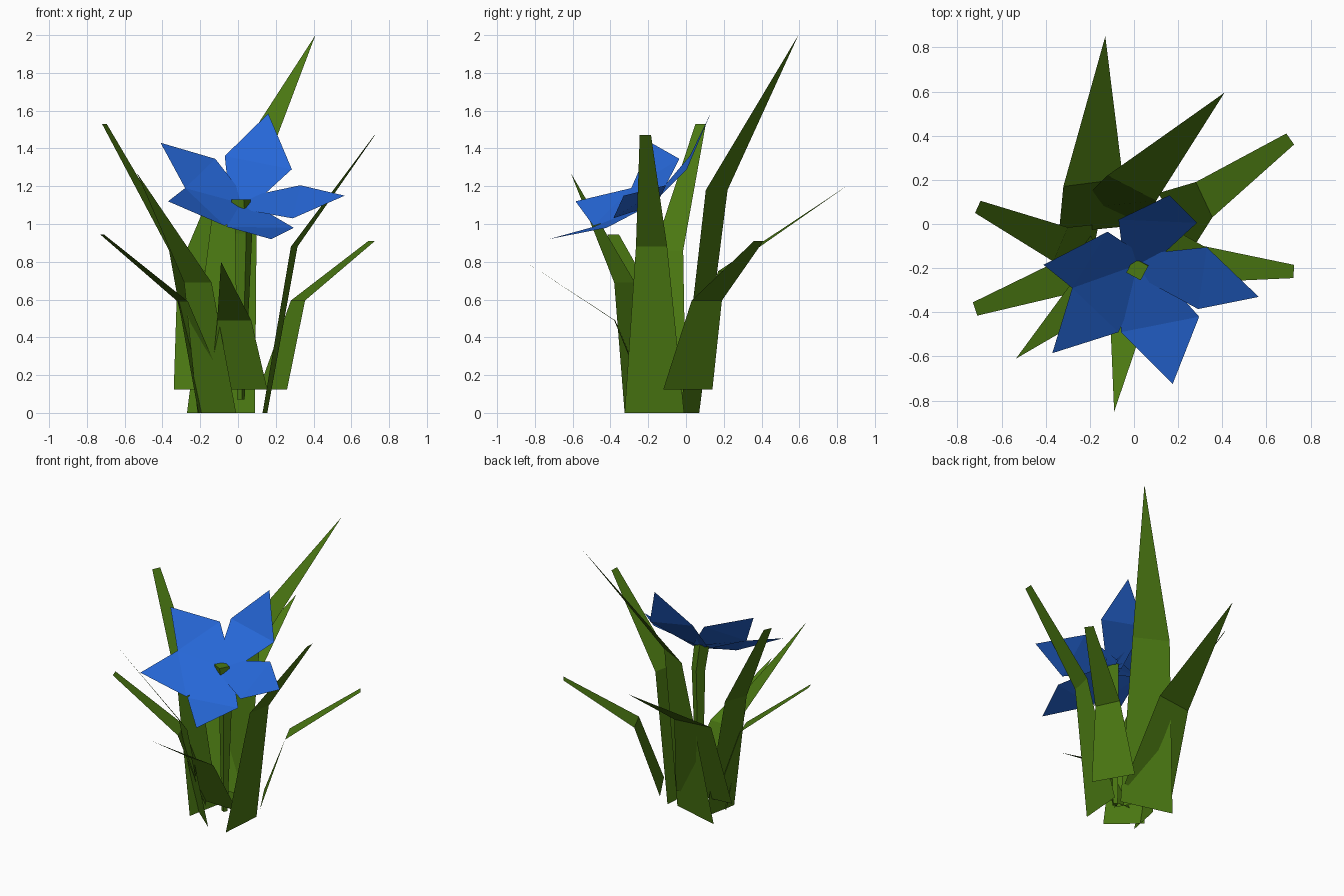
import bpy
from mathutils import Vector as V

if "Cube" in bpy.data.objects:
    bpy.data.objects.remove(bpy.data.objects["Cube"])


def material(name, rgb):
    m = bpy.data.materials.new(name)
    m.diffuse_color = (*rgb, 1)
    m.use_nodes = True
    m.node_tree.nodes["Principled BSDF"].inputs["Base Color"].default_value = m.diffuse_color
    return m


GREEN = material("leaf_green", (0.07, 0.19, 0.006))
BLUE = material("petal_blue", (0.02, 0.14, 0.7))


def add_mesh(name, verts, faces, mat):
    me = bpy.data.meshes.new(name)
    me.from_pydata([tuple(v) for v in verts], [], faces)
    me.materials.append(mat)
    ob = bpy.data.objects.new(name, me)
    bpy.context.collection.objects.link(ob)
    return ob


def blade(name, base, mid, tip, mat):
    """Flat blade bent once across the middle; tip is one or two points."""
    verts = [*base, *mid, *tip]
    top = (2, 3, 4) if len(tip) == 1 else (2, 3, 5, 4)
    return add_mesh(name, verts, [(0, 1, 3, 2), top], mat)


def row(z, *xy):
    return [V((xy[i], xy[i + 1], z)) for i in range(0, len(xy), 2)]


# Pointed leaves: base row, fold row, tip
pointed = {
    "back": (row(.125, -.34, -.04, .08, 0), row(.75, -.32, .17, -.05, .205), row(1.2, -.13, .85)),
    "tall": (row(0, -.27, .07, .09, -.03), row(1.18, -.12, .22, .1, .105), row(2, .41, .595)),
    "front_left": (row(0, -.215, -.15, -.01, -.325), row(.69, -.285, -.27, -.14, -.38), row(1.27, -.535, -.61)),
    "front": (row(.125, -.145, -.22, .155, -.23), row(.49, -.11, -.375, .07, -.38), row(.8, -.09, -.85)),
}
# Blunt leaves: base row, fold row, tip row
blunt = {
    "right_back": (row(.125, .11, .14, .26, -.12), row(.595, .28, .19, .355, .03), row(.91, .69, .41, .725, .36)),
    "right": (row(0, .155, -.01, .13, -.325), row(.88, .315, -.1, .28, -.265), row(1.47, .725, -.185, .722, -.245)),
    "left": (row(0, -.16, 0, -.21, -.25), row(.86, -.3, -.015, -.365, -.17), row(1.53, -.695, .105, -.72, .05)),
    "left_front": (row(.125, -.21, -.03, -.065, -.28), row(.59, -.32, -.155, -.265, -.31), row(.945, -.73, -.355, -.71, -.415)),
}
for key, rows in {**pointed, **blunt}.items():
    blade("leaf_" + key, *rows, GREEN)

# Petals: two side corners and the tip, narrowing to the flower centre
centre = V((.015, -.185, 1.11))
petals = [
    ((-.07, .02, 1.36), (.285, .005, 1.29), (.16, .13, 1.585)),
    ((.33, -.105, 1.205), (.29, -.385, 1.03), (.565, -.33, 1.15)),
    ((.295, -.42, .98), (-.06, -.49, .985), (.175, -.725, .92)),
    ((-.07, -.49, .99), (-.28, -.29, 1.19), (-.37, -.585, 1.12)),
    ((-.28, -.29, 1.19), (-.12, -.035, 1.345), (-.41, -.185, 1.43)),
]
for i, (a, b, t) in enumerate(petals):
    half = (V(b) - V(a)) * 0.17
    blade(f"petal_{i + 1}", [centre - half, centre + half], [V(a), V(b)], [V(t)], BLUE)

# Four-sided stem widening into the flower centre
verts = []
for x, y, z, r in ((.015, -.175, .07, .02), (.03, -.185, .95, .045), (.015, -.205, 1.13, .05)):
    verts += [(x + r, y + r * .3, z), (x - r * .3, y + r, z),
              (x - r, y - r * .3, z), (x + r * .3, y - r, z)]
faces = [(k + i, k + (i + 1) % 4, k + 4 + (i + 1) % 4, k + 4 + i)
         for k in (0, 4) for i in range(4)]
add_mesh("stem", verts, faces + [(3, 2, 1, 0), (8, 9, 10, 11)], GREEN)
